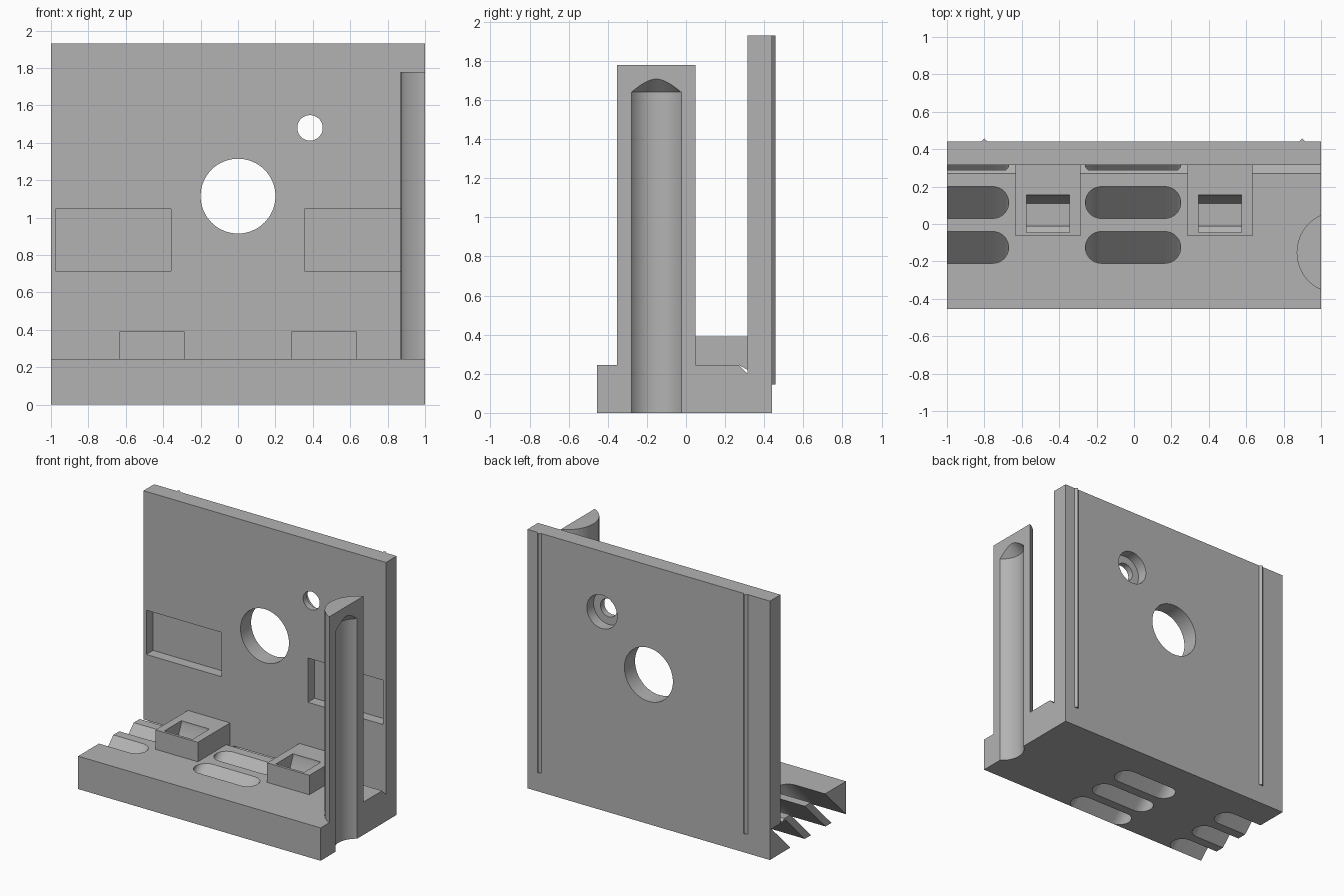
import bpy, bmesh, math
from mathutils import Vector

cube = bpy.data.objects.get("Cube")
if cube:
    bpy.data.objects.remove(cube, do_unlink=True)

grey = bpy.data.materials.new("plain_grey")
grey.use_nodes = True
GREY = (0.45, 0.45, 0.45, 1)
grey.diffuse_color = GREY
grey.node_tree.nodes["Principled BSDF"].inputs["Base Color"].default_value = GREY


def loft(name, lower, upper):
    """Solid between two matching outlines."""
    bm = bmesh.new()
    a = [bm.verts.new(p) for p in lower]
    b = [bm.verts.new(p) for p in upper]
    bm.faces.new(a[::-1])
    bm.faces.new(b)
    for i in range(len(a)):
        j = (i + 1) % len(a)
        bm.faces.new((a[i], a[j], b[j], b[i]))
    bmesh.ops.recalc_face_normals(bm, faces=bm.faces)
    mesh = bpy.data.meshes.new(name)
    bm.to_mesh(mesh)
    bm.free()
    mesh.materials.append(grey)
    obj = bpy.data.objects.new(name, mesh)
    bpy.context.collection.objects.link(obj)
    return obj


def prism(name, outline, axis, start, end):
    """Extrude a 2D outline along x, y or z."""
    place = {"x": lambda u, v, w: (w, u, v),
             "y": lambda u, v, w: (u, w, v),
             "z": lambda u, v, w: (u, v, w)}[axis]
    return loft(name, [place(u, v, start) for u, v in outline],
                [place(u, v, end) for u, v in outline])


def rect(u0, u1, v0, v1):
    return [(u0, v0), (u1, v0), (u1, v1), (u0, v1)]


def arc(cu, cv, r, a0, a1, n):
    return [(cu + r * math.cos(a0 + (a1 - a0) * i / n),
             cv + r * math.sin(a0 + (a1 - a0) * i / n)) for i in range(n + 1)]


def circle(cu, cv, r, n=64):
    return arc(cu, cv, r, 0, math.tau, n)[:-1]


def combine(obj, other, operation="DIFFERENCE"):
    """Apply a boolean and discard the helper."""
    other.hide_render = True
    mod = obj.modifiers.new("bool", "BOOLEAN")
    mod.object, mod.operation, mod.solver = other, operation, "EXACT"
    bpy.context.view_layer.objects.active = obj
    bpy.ops.object.modifier_apply(modifier=mod.name)
    bpy.data.objects.remove(other, do_unlink=True)


BASE_TOP, WALL_FRONT, WALL_BACK, TOP = 0.245, 0.315, 0.44, 1.93

# L-shaped body with a small groove at the foot of the wall
body = prism("bracket_body", [
    (-0.455, 0), (WALL_BACK, 0), (WALL_BACK, TOP), (WALL_FRONT, TOP),
    (WALL_FRONT, 0.2), (0.27, BASE_TOP), (-0.455, BASE_TOP)], "x", -1, 1)

# Side column, a cylinder sliced flat by the side plane
CX, CY, R = 1.089, -0.152, 0.219
half = math.acos((CX - 1) / R)
column = prism("column", arc(CX, CY, R, math.pi - half, math.pi + half, 40),
               "z", 0.1, 1.78)
combine(body, column, "UNION")

# Bored channel with a conical end
bore = 0.156
combine(body, prism("channel", circle(CX, CY, bore), "z", -0.1, 1.64))
combine(body, loft("channel_tip",
                   [(x, y, 1.64) for x, y in circle(CX, CY, bore)],
                   [(x, y, 1.79) for x, y in circle(CX, CY, 0.006)]))

# Round holes through the wall, the small one counterbored from behind
for u, v, r, y0 in ((0, 1.115, 0.2, 0.2), (0.385, 1.48, 0.068, 0.2),
                    (0.385, 1.48, 0.125, 0.36)):
    combine(body, prism("hole", circle(u, v, r), "y", y0, 0.6))

# Rectangular recesses on the wall front
for x in (-0.667, 0.665):
    combine(body, prism("recess", rect(x - 0.31, x + 0.31, 0.715, 1.045),
                        "y", 0.2, 0.395))

# Slots slanting 45 degrees through the base
SLOT_R, SLOT_HALF = 0.085, 0.17
for x in (-0.925, -0.005):
    for y, z1 in ((-0.37, 0.3), (-0.13, 0.3), (0.113, 0.225)):
        q = math.pi / 2
        outline = (arc(x + SLOT_HALF, y, SLOT_R, -q, q, 20)
                   + arc(x - SLOT_HALF, y, SLOT_R, q, 3 * q, 20))
        combine(body, loft("slot", [(u, v - 0.05, -0.05) for u, v in outline],
                           [(u, v + z1, z1) for u, v in outline]))

# Clip sockets, each hollowed with a sloped back and a front step
parts = [body]
for side, x in (("right", -0.46), ("left", 0.46)):
    socket = prism(side + "_clip_socket", [
        (-0.065, BASE_TOP), (0.27, BASE_TOP), (WALL_FRONT, 0.22),
        (WALL_FRONT, 0.39), (-0.065, 0.39)], "x", x - 0.174, x + 0.174)
    combine(socket, prism("pocket", [
        (-0.045, 0.42), (-0.045, 0.32), (-0.01, 0.29), (-0.01, 0.265),
        (0.11, 0.265), (0.155, 0.37), (0.155, 0.42)], "x", x - 0.116, x + 0.116))
    parts.append(socket)

# Thin pointed ribs on the back
for side, x in (("right", -0.8), ("left", 0.9)):
    parts.append(prism(side + "_back_rib", [
        (x - 0.018, WALL_BACK), (x + 0.018, WALL_BACK), (x, 0.457)],
        "z", 0.145, TOP))

# Clean coplanar edges and shade curved walls smoothly
for obj in parts:
    bm = bmesh.new()
    bm.from_mesh(obj.data)
    bmesh.ops.remove_doubles(bm, verts=bm.verts, dist=0.0001)
    bm.to_mesh(obj.data)
    bm.free()
    bpy.ops.object.select_all(action="DESELECT")
    obj.select_set(True)
    bpy.context.view_layer.objects.active = obj
    bpy.ops.object.shade_smooth_by_angle(angle=math.radians(30))
